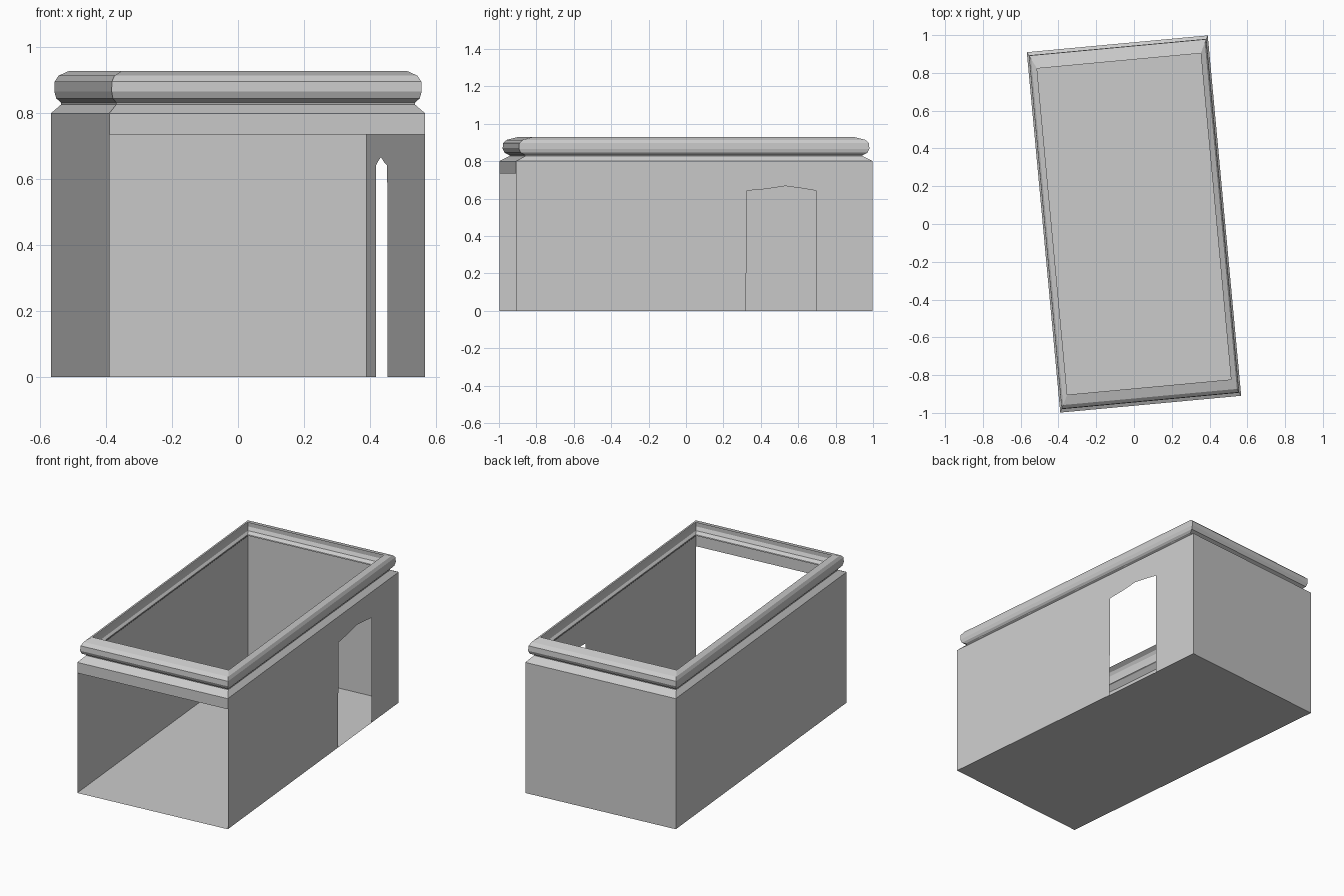
import bpy
from math import radians

if "Cube" in bpy.data.objects:
    bpy.data.objects.remove(bpy.data.objects["Cube"])

W, L = 0.481, 0.958          # half width, half length of the building
H = 0.80                     # wall height
ANGLE = radians(5.3)         # whole plan is turned slightly
CORNERS = [(-W, -L), (W, -L), (W, L), (-W, L)]


def sheet(name, verts, faces):
    me = bpy.data.meshes.new(name)
    me.from_pydata(verts, [], faces)
    me.update()
    ob = bpy.data.objects.new(name, me)
    ob.rotation_euler.z = ANGLE
    bpy.context.collection.objects.link(ob)
    return ob


def panel(name, verts):
    return sheet(name, verts, [list(range(len(verts)))])


# Floor, facing down
panel("floor", [(x, y, 0) for x, y in reversed(CORNERS)])

# Plain back and left walls
panel("back_wall", [(W, L, 0), (-W, L, 0), (-W, L, H), (W, L, H)])
panel("left_wall", [(-W, L, 0), (-W, -L, 0), (-W, -L, H), (-W, L, H)])

# Lintel above the open front
panel("front_lintel", [(-W, -L, 0.735), (W, -L, 0.735), (W, -L, H), (-W, -L, H)])

# Right wall with a low arched doorway cut up from the floor
door = [(0.277, 0), (0.283, 0.642), (0.385, 0.651), (0.488, 0.667),
        (0.584, 0.654), (0.653, 0.642), (0.653, 0)]
outline = [(-L, 0)] + door + [(L, 0), (L, H), (-L, H)]
panel("right_wall", [(W, y, z) for y, z in outline])

# Cornice: profile of (plan scale, height) carried round the four sides
profile = [(1.0, H), (0.945, 0.827), (0.947, 0.833), (0.972, 0.845),
           (0.982, 0.866), (0.980, 0.896), (0.960, 0.914), (0.905, 0.928)]
verts = [(x * f, y * f, z) for f, z in profile for x, y in CORNERS]
faces = [(r * 4 + i, r * 4 + (i + 1) % 4, r * 4 + 4 + (i + 1) % 4, r * 4 + 4 + i)
         for r in range(len(profile) - 1) for i in range(4)]
sheet("cornice", verts, faces)
